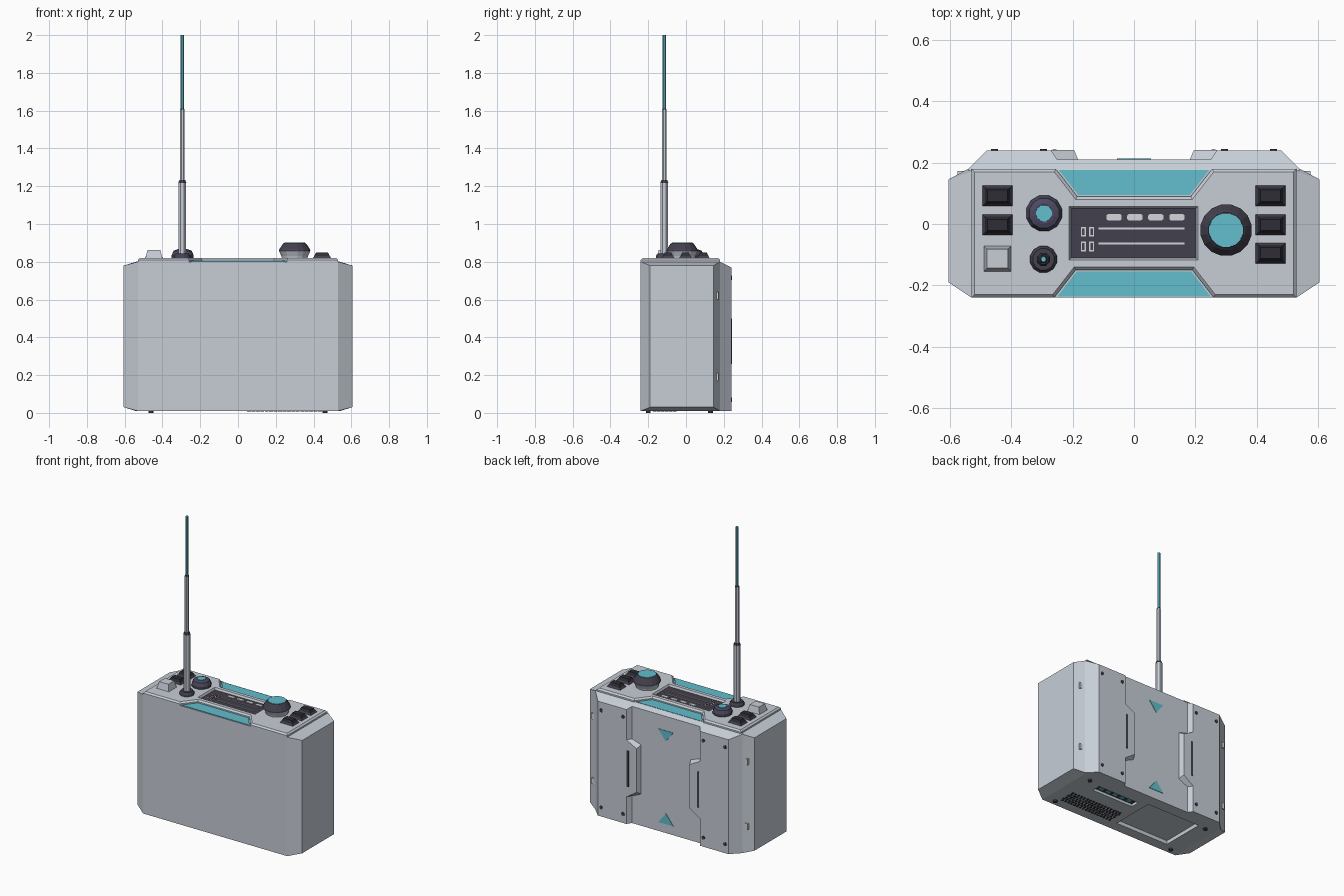
import bpy, bmesh, math

if "Cube" in bpy.data.objects:
    bpy.data.objects.remove(bpy.data.objects["Cube"])


def material(name, r, g, b):
    m = bpy.data.materials.new(name)
    m.diffuse_color = (r, g, b, 1)
    m.use_nodes = True
    m.node_tree.nodes["Principled BSDF"].inputs["Base Color"].default_value = m.diffuse_color
    return m


GREY = material("shell grey", 0.57, 0.615, 0.675)
CYAN = material("cyan accent", 0.125, 0.51, 0.61)
DARK = material("charcoal", 0.055, 0.05, 0.072)
BLACK = material("key black", 0.028, 0.026, 0.036)
PURPLE = material("knob slate", 0.075, 0.066, 0.12)
LIGHT = material("marking light grey", 0.66, 0.67, 0.70)


def loft(name, parts, *mats):
    """Each part is a list of rings, skinned and capped; mats go to the bands, the last to the end cap."""
    bm = bmesh.new()
    for rings in parts:
        vs = [[bm.verts.new(p) for p in ring] for ring in rings]
        n = len(vs[0])
        for k, (a, b) in enumerate(zip(vs, vs[1:])):
            for i in range(n):
                j = (i + 1) % n
                bm.faces.new((a[i], a[j], b[j], b[i])).material_index = min(k, len(mats) - 1)
        bm.faces.new(vs[0])
        bm.faces.new(vs[-1]).material_index = len(mats) - 1
    bmesh.ops.recalc_face_normals(bm, faces=bm.faces)
    me = bpy.data.meshes.new(name)
    bm.to_mesh(me)
    bm.free()
    for m in mats:
        me.materials.append(m)
    ob = bpy.data.objects.new(name, me)
    bpy.context.collection.objects.link(ob)
    return ob


def rect(cx, cy, w, d, z):
    return [(cx + sx * w / 2, cy + sy * d / 2, z) for sx, sy in ((-1, -1), (1, -1), (1, 1), (-1, 1))]


def box(cx, cy, w, d, z0, z1, taper=0):
    return [rect(cx, cy, w, d, z0), rect(cx, cy, w - 2 * taper, d - 2 * taper, z1)]


def disc(cx, cy, r, z, n=8):
    return [(cx + r * math.cos(math.tau * (i + .5) / n), cy + r * math.sin(math.tau * (i + .5) / n), z)
            for i in range(n)]


def turned(cx, cy, n, *profile):
    return [disc(cx, cy, r, z, n) for r, z in profile]


def flat(points, z0, z1):
    return [[(x, y, z) for x, y in points] for z in (z0, z1)]


def facing_back(points, y0, y1):
    return [[(x, y, z) for x, z in points] for y in (y0, y1)]


def cut(ob, parts):
    cutter = loft("cutter", parts, GREY)
    cutter.hide_render = True
    mod = ob.modifiers.new("cut", 'BOOLEAN')
    mod.operation, mod.solver, mod.object = 'DIFFERENCE', 'EXACT', cutter
    bpy.context.view_layer.objects.active = ob
    bpy.ops.object.modifier_apply(modifier=mod.name)
    bpy.data.objects.remove(cutter)


SIDES = (-1, 1)

# Main case with the hatch and port recesses in its underside
case = loft("main_case", [box(0, -.03, 1.06, .42, .01, .80)], GREY)
cut(case, [box(-.205, -.02, .40, .30, -.01, .035),
           box(.21, .075, .31, .06, -.01, .03)])

# Tapered end caps
loft("end_caps", [[[(s * x, y, z) for y, z in ((y0, z0), (y1, z0), (y1, z1), (y0, z1))]
                   for x, y0, y1, z0, z1 in ((.53, -.24, .18, .01, .80), (.605, -.19, .145, .03, .78))]
                  for s in SIDES], GREY)

# Back shell: raised outer panels, lower centre, sloped upper edge
half = [(.54, .175), (.54, .18), (.48, .24), (.27, .24), (.25, .21)]
outline = half + [(-x, y) for x, y in reversed(half)]
loft("back_shell", [[[(x, y, .01) for x, y in outline],
                     [(x, y, .80 - (y - .18) * .5) for x, y in outline]]], GREY)
# Fill strips between end cap and shell on the chamfer
loft("corner_fillers", [[[(s * x, y, z) for x, y, z in ((.53, .17, z0), (.605, .145, z1), (.54, .18, z0))]
                         for z0, z1 in ((.01, .03), (.80, .78))] for s in SIDES], GREY)

# Grip tabs reaching in from the outer panels
loft("grip_tabs", [[[(s * x, .205, z) for x, z in ((.27, .58), (.18, .55), (.18, .22), (.27, .18))],
                    [(s * x, .241, z) for x, z in ((.27, .57), (.195, .53), (.195, .24), (.27, .19))]]
                   for s in SIDES], GREY)
loft("grip_slots", [facing_back([(s * x, z) for x, z in ((.252, .26), (.266, .26), (.266, .50), (.252, .50))],
                                .238, .243) for s in SIDES], DARK)

# Back screws, side clips and triangle markings
loft("back_screws", [[[(s * x + a, y, z + b) for a, b, _ in disc(0, 0, .012, 0)] for y in (.237, .244)]
                     for s in SIDES for x in (.455, .295) for z in (.07, .715)], DARK)
loft("side_clips", [box(s * .565, .166, .02, .014, z, z + .04) for s in SIDES for z in (.17, .60)], LIGHT)
loft("back_triangles", [facing_back([(-.055, zb), (.055, zb), (0, zt)], .208, .213)
                        for zb, zt in ((.69, .62), (.07, .14))], CYAN)

# Top deck with two trapezoid notches, bevelled rim and screen opening
right = [(.53, -.24), (.53, .18), (.255, .18), (.185, .09)]
front = [(.19, -.15), (.26, -.24)]
left = [(-x, y) for x, y in reversed(right)]
deck = loft("top_deck", [flat(right + left + [(-x, y) for x, y in reversed(front)] + front, .795, .82)], GREY)
bm = bmesh.new()
bm.from_mesh(deck.data)
rim = [e for e in bm.edges if all(v.co.z > .815 for v in e.verts)]
bmesh.ops.bevel(bm, geom=rim, offset=.01, segments=1, affect='EDGES')
bm.to_mesh(deck.data)
bm.free()
cut(deck, [[rect(-.002, -.03, .39, .145, .79), rect(-.002, -.03, .425, .18, .825)]])
loft("notch_panels", [flat([(-.25, -.236), (.25, -.236), (.186, -.154), (-.186, -.154)], .797, .804),
                      flat([(-.245, .176), (.245, .176), (.181, .094), (-.181, .094)], .797, .804)], CYAN)

# Screen and its markings
loft("screen", [box(-.002, -.03, .41, .165, .799, .807)], DARK)
pill = [(.025, -.006), (.025, .006), (.019, .011), (-.019, .011), (-.025, .006), (-.025, -.006),
        (-.019, -.011), (.019, -.011)]
marks = [flat([(cx + x, .022 + y) for x, y in pill], .806, .811) for cx in (-.065, .003, .071, .14)]
marks += [box(.025, y, .28, .006, .806, .811) for y in (-.015, -.063)]
cells = [(x, y) for x in (-.165, -.138) for y in (-.025, -.073)]
marks += [box(x, y, .016, .032, .806, .810) for x, y in cells]
loft("screen_marks", marks, LIGHT)
loft("screen_cells", [box(x, y, .008, .022, .809, .812) for x, y in cells], DARK)

# Large tuning knob
loft("tuning_knob", [turned(.30, -.02, 16, (.068, .815), (.072, .83), (.085, .858))], GREY)
loft("tuning_knob_grip", [turned(.30, -.02, 16, (.085, .857), (.083, .866), (.064, .894), (.058, .899))],
     PURPLE, DARK)
loft("tuning_knob_cap", [turned(.30, -.02, 16, (.057, .895), (.056, .902))], CYAN)

# Small knob and antenna socket
loft("small_knob", [turned(-.293, .035, 12, (.06, .815), (.06, .835), (.05, .858), (.034, .864))],
     DARK, PURPLE)
loft("small_knob_cap", [turned(-.293, .035, 12, (.028, .86), (.027, .868))], CYAN)
loft("antenna_socket", [turned(-.295, -.115, 12, (.045, .815), (.045, .832), (.036, .845))], PURPLE, DARK)

# Telescopic antenna
loft("antenna_tubes", [turned(-.295, -.115, 8, (.022, .84), (.022, 1.22)),
                       turned(-.295, -.115, 8, (.014, 1.21), (.014, 1.605))], GREY)
loft("antenna_collars", [turned(-.295, -.115, 8, (.023, 1.218), (.017, 1.232)),
                         turned(-.295, -.115, 8, (.0145, 1.603), (.010, 1.612))], DARK)
loft("antenna_tip", [turned(-.295, -.115, 8, (.009, 1.60), (.009, 2.0))], CYAN)

# Keys in bevelled surrounds, and the plain square button
keys = [(-.445, .092), (-.445, -.003)] + [(.445, y) for y in (.092, -.003, -.095)]
loft("key_surrounds", [box(x, y, .10, .07, .818, .834, .012) for x, y in keys], DARK)
loft("keys", [box(x, y, .082, .054, .83, .848, .009) for x, y in keys], BLACK)
loft("square_button", [box(-.445, -.113, .09, .084, .818, .863, .011)], GREY)

# Underside: feet, speaker holes and charging contacts
loft("feet", [turned(s * .46, y, 8, (.014, .012), (.014, 0)) for s in SIDES for y in (-.20, .13)], DARK)
loft("speaker_holes", [turned(.055 + .0235 * i + .006 * (j % 2), -.165 + .021 * j, 6, (.0085, .012), (.0085, .007))
                       for i in range(17) for j in range(6)], BLACK)
loft("contact_bed", [box(.21, .075, .30, .05, .024, .032)], DARK)
loft("contacts", [box(.10 + .055 * i, .075, .03, .03, .019, .026) for i in range(5)], CYAN)
